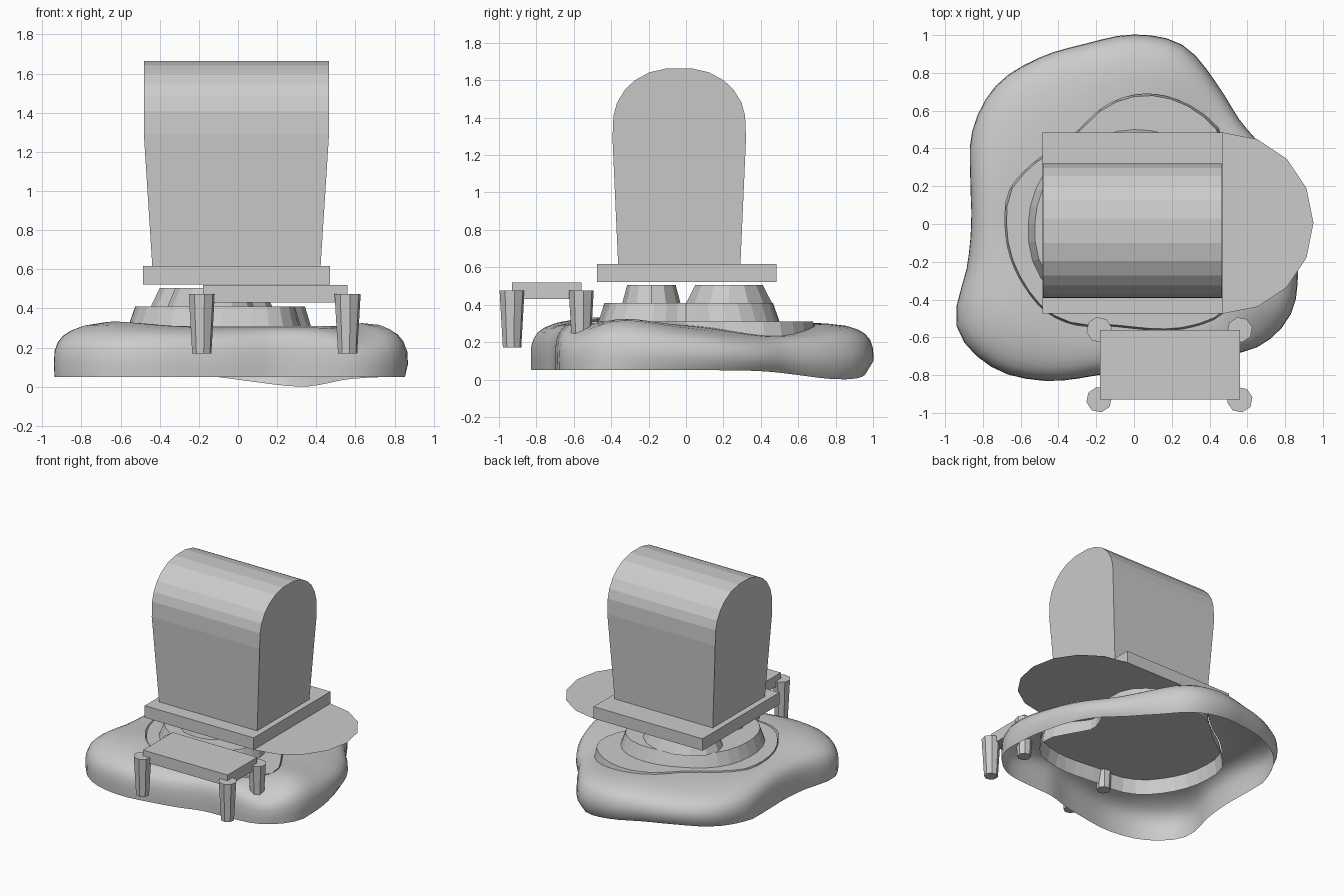
import bpy, bmesh, math

if "Cube" in bpy.data.objects:
    bpy.data.objects.remove(bpy.data.objects["Cube"])

grey = bpy.data.materials.new("stone grey")
grey.diffuse_color = (0.6, 0.6, 0.6, 1)
grey.use_nodes = True
grey.node_tree.nodes["Principled BSDF"].inputs["Base Color"].default_value = grey.diffuse_color


def make(name, verts, faces, smooth=False, closed=True):
    bm = bmesh.new()
    vs = [bm.verts.new(v) for v in verts]
    for f in faces:
        bm.faces.new([vs[i] for i in f])
    if closed:
        bmesh.ops.recalc_face_normals(bm, faces=bm.faces[:])
    me = bpy.data.meshes.new(name)
    bm.to_mesh(me)
    bm.free()
    me.materials.append(grey)
    ob = bpy.data.objects.new(name, me)
    bpy.context.collection.objects.link(ob)
    if smooth:
        for p in me.polygons:
            p.use_smooth = True
    return ob


def loft(name, rings, top=True, bottom=False, smooth=False):
    """Skin a stack of equal rings, listed counter-clockwise from low to high."""
    n = len(rings[0])
    verts = [v for r in rings for v in r]
    faces = [(k * n + i, k * n + (i + 1) % n, (k + 1) * n + (i + 1) % n, (k + 1) * n + i)
             for k in range(len(rings) - 1) for i in range(n)]
    if top:
        faces.append([(len(rings) - 1) * n + i for i in range(n)])
    if bottom:
        faces.append(list(range(n))[::-1])
    return make(name, verts, faces, smooth, top and bottom)


def radius(table, a):
    """Smooth cyclic radius from values at equal angles."""
    n = len(table)
    u = (a / math.tau * n) % n
    i, t = int(u), u % 1
    p, q, r, s = (table[(i + k) % n] for k in (-1, 0, 1, 2))
    return q + 0.5 * t * (r - p + t * (2 * p - 5 * q + 4 * r - s + t * (3 * (q - r) + s - p)))


def bump(x, y, cx, cy, s):
    return math.exp(-((x - cx) ** 2 + (y - cy) ** 2) / (s * s))


def box(name, x0, x1, y0, y1, z0, z1):
    loft(name, [[(x0, y0, z), (x1, y0, z), (x1, y1, z), (x0, y1, z)] for z in (z0, z1)],
         bottom=True)


# Outlines as radii around the centre
SHORE = [.84, .81, .79, .785, .865, .98, 1.0, .985, 1.01, 1.03, .985, .895,
         .86, .915, 1.08, 1.065, .955, .83, .76, .73, .80, .92, .955, .895]
TERRACE = [.41, .44, .57, .67, .70, .71, .695, .65, .59, .59, .64, .695,
           .695, .69, .68, .67, .63, .57, .565, .595, .64, .68, .65, .50]
STEP = [.27, .43, .50, .50, .50, .545, .56, .57, .52, .46, .46, .37]


def ground_top(x, y):
    return (.303 - .085 * bump(x, y, .63, .55, .43) + .03 * bump(x, y, -.65, -.5, .28)
            + .03 * bump(x, y, .72, -.33, .2) - .055 * bump(x, y, .68, -.62, .15))


# Rounded ground shell, open underneath
N = 72
rings = []
for t, h in [(0, 0), (-.01, .25), (0, .5), (.05, .67), (.13, .79),
             (.25, .88), (.42, .95), (.7, 1.0), (1, 1.0)]:
    ring = []
    for i in range(N):
        a = math.tau * i / N
        ro, ri = radius(SHORE, a), radius(TERRACE, a) - .012
        tuck = .04 * max(0, math.cos(a - math.radians(65))) ** .5 if h == 0 else 0
        r = ro + (ri - ro) * t - tuck
        x, y = r * math.cos(a), r * math.sin(a)
        ex, ey = ro * math.cos(a), ro * math.sin(a)
        low = .05 - .05 * bump(ex, ey, .36, .9, .38) + .03 * bump(ex, ey, -.5, .85, .4)
        ring.append((x, y, low + (ground_top(x, y) - low) * h))
    rings.append(ring)
loft("ground", rings, top=False, smooth=True)


# Flat-sided terraces
def terrace(name, table, n, z0, z1, inset):
    loft(name, [[((radius(table, math.tau * i / n) - d) * math.cos(math.tau * i / n),
                  (radius(table, math.tau * i / n) - d) * math.sin(math.tau * i / n), z)
                 for i in range(n)] for z, d in ((z0, 0), (z1, inset))])


terrace("lower_terrace", TERRACE, 44, .2, .31, .02)
terrace("middle_terrace", STEP, 36, .31, .41, .035)


# Tapered polygon column
def frustum(name, cx, cy, z0, z1, low, high, n, turn=0.0, bottom=True):
    loft(name, [[(cx + rx * math.cos(math.tau * (i + turn) / n),
                  cy + ry * math.sin(math.tau * (i + turn) / n), z) for i in range(n)]
                for z, (rx, ry) in ((z0, low), (z1, high))], bottom=bottom)


# Two mounds on the top terrace
frustum("back_mound", -.135, .23, .41, .505, (.31, .235), (.265, .185), 14, bottom=False)
frustum("front_mound", -.14, -.185, .41, .505, (.22, .155), (.18, .13), 12, bottom=False)

# Floor plate under the hut
box("floor_plate", -.485, .47, -.475, .485, .522, .617)

# Thin half-round patio beside the plate
make("patio", [(.47 + .48 * math.cos(math.pi * (i / 8 - .5)),
                .005 + .48 * math.sin(math.pi * (i / 8 - .5)), .522) for i in range(9)],
     [range(9)])

# Arched hut, narrowing towards its base
half = [(.357, 1.29), (.352, 1.41), (.333, 1.48), (.29, 1.55), (.237, 1.6), (.16, 1.642), (.065, 1.664)]
prof = [(.327, .617)] + half
prof += [(-y, z) for y, z in reversed(prof)]
loft("hut", [[(-.008 + s * (.43 if z < 1 else .473), -.036 + y, z) for y, z in prof]
             for s in (-1, 1)], bottom=True)

# Dock with four tapered posts
box("dock", -.18, .56, -.93, -.56, .43, .52)
for px, side in ((-.185, "left"), (.56, "right")):
    for py, end in ((-.93, "front"), (-.56, "back")):
        frustum("dock_post_%s_%s" % (end, side), px, py, .17, .475,
                (.05, .05), (.068, .068), 8, .25)
